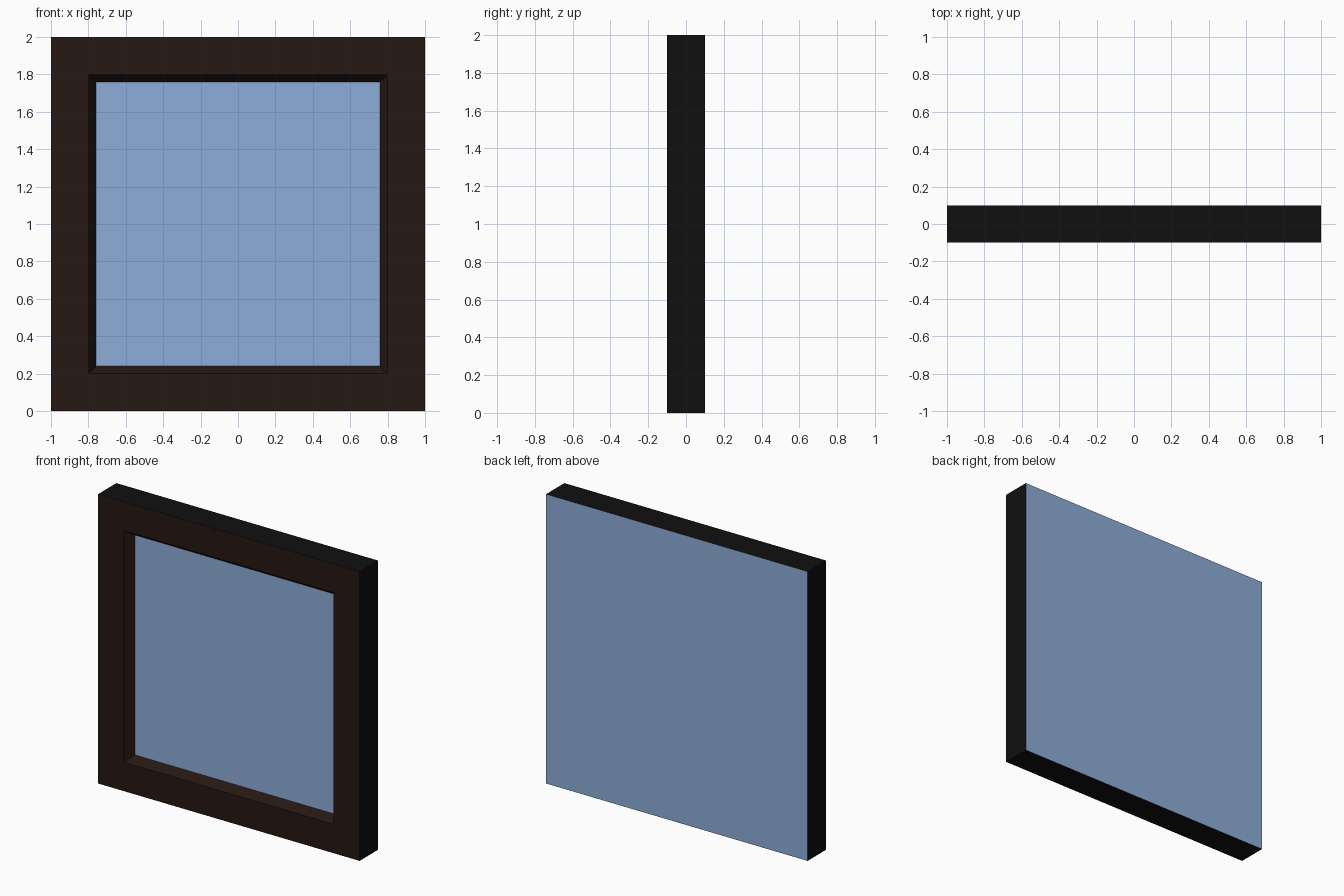
import bpy

if "Cube" in bpy.data.objects:
    bpy.data.objects.remove(bpy.data.objects["Cube"])


def material(name, rgb):
    m = bpy.data.materials.new(name)
    m.diffuse_color = (*rgb, 1)
    m.use_nodes = True
    m.node_tree.nodes["Principled BSDF"].inputs["Base Color"].default_value = m.diffuse_color
    return m


def ring(half, y):
    """Square loop centred on z = 1, counter-clockwise seen from the front."""
    return [(sx * half, y, 1 + sz * half)
            for sx, sz in ((-1, -1), (1, -1), (1, 1), (-1, 1))]


def part(name, rings, mat, cap=False, flip=False):
    """Bridge successive square rings, or fill a single one as a pane."""
    verts = [v for r in rings for v in r]
    faces = []
    for k in range(len(rings) - 1):
        a, b = 4 * k, 4 * k + 4
        for i in range(4):
            j = (i + 1) % 4
            faces.append((a + i, a + j, b + j, b + i))
    if cap:
        faces.append(tuple(range(4)))
    if flip:
        faces = [f[::-1] for f in faces]
    mesh = bpy.data.meshes.new(name)
    mesh.from_pydata(verts, [], faces)
    mesh.materials.append(mat)
    obj = bpy.data.objects.new(name, mesh)
    bpy.context.collection.objects.link(obj)
    return obj


wood = material("dark_wood", (0.019, 0.009, 0.006))
black = material("black_edge", (0.005, 0.005, 0.005))
blue = material("blue_glass", (0.27, 0.42, 0.69))

# Front frame with its sloped inner edge
part("front_frame", [ring(1, -0.1), ring(0.8, -0.1), ring(0.76, -0.042)], wood)
# Outer edges
part("outer_edge", [ring(1, 0.1), ring(1, -0.1)], black)
# Recessed front pane and full-size back panel
part("front_pane", [ring(0.76, -0.042)], blue, cap=True)
part("back_panel", [ring(1, 0.1)], blue, cap=True, flip=True)
